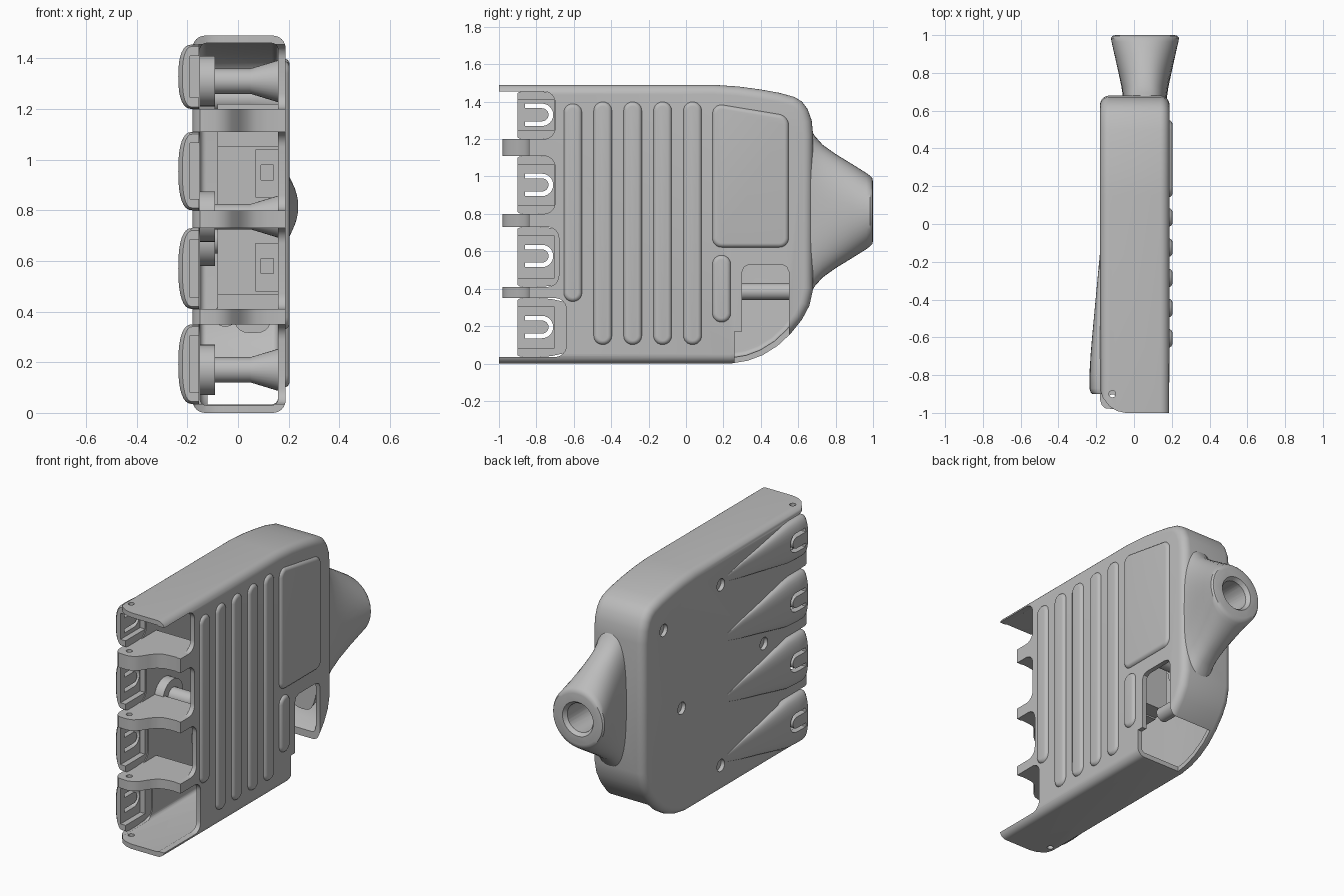
import bpy, bmesh, math
from mathutils import Matrix, Vector

cube = bpy.data.objects.get("Cube")
if cube:
    bpy.data.objects.remove(cube)

grey = bpy.data.materials.new("plain_grey")
grey.use_nodes = True
COLOUR = (0.5, 0.5, 0.5, 1)
grey.diffuse_color = COLOUR
grey.node_tree.nodes["Principled BSDF"].inputs["Base Color"].default_value = COLOUR


def make(name, bm):
    bmesh.ops.recalc_face_normals(bm, faces=bm.faces)
    me = bpy.data.meshes.new(name)
    bm.to_mesh(me)
    bm.free()
    me.materials.append(grey)
    ob = bpy.data.objects.new(name, me)
    bpy.context.collection.objects.link(ob)
    return ob


def loft(name, rings):
    """Skin a row of closed rings and cap both ends."""
    bm = bmesh.new()
    rows = [[bm.verts.new(p) for p in r] for r in rings]
    for r, s in zip(rows, rows[1:]):
        for i in range(len(r)):
            j = (i + 1) % len(r)
            bm.faces.new((r[i], r[j], s[j], s[i]))
    bm.faces.new(rows[0])
    bm.faces.new(rows[-1][::-1])
    return make(name, bm)


def inset(pts, d):
    """Move a counter-clockwise outline inwards by d with mitred corners."""
    out = []
    for i, p in enumerate(pts):
        a, b, c = Vector(pts[i - 1]), Vector(p), Vector(pts[(i + 1) % len(pts)])
        n1, n2 = [Vector((-e.y, e.x)).normalized() for e in (b - a, c - b)]
        out.append(tuple(b + (n1 + n2) * d / (1 + n1.dot(n2))))
    return out


def prism(name, pts, lo, hi, axis="x", bevel=0, both=True):
    """Extrude a flat outline, (y, z) along x or (x, y) along z, with rounded rims."""
    put = (lambda p, t: (t, *p)) if axis == "x" else (lambda p, t: (*p, t))
    angles = [math.pi / 2 * k / 6 for k in range(7)] if bevel else [0]
    rims = [(bevel * (1 - math.cos(t)), bevel * (1 - math.sin(t))) for t in angles]
    levels = [(d, lo + u) for d, u in rims[::-1]] if both else [(0, lo)]
    levels += [(d, hi - u) for d, u in rims]
    return loft(name, [[put(p, t) for p in inset(pts, d)] for d, t in levels])


def tube(name, start, end, r1, r2=None):
    a, b = Vector(start), Vector(end)
    bm = bmesh.new()
    m = Matrix.Translation((a + b) / 2) @ (b - a).to_track_quat("Z", "Y").to_matrix().to_4x4()
    bmesh.ops.create_cone(bm, cap_ends=True, segments=32, radius1=r1,
                          radius2=r2 or r1, depth=(b - a).length, matrix=m)
    return make(name, bm)


def rect(a0, a1, b0, b1, r=0.0):
    if not r:
        return [(a0, b0), (a1, b0), (a1, b1), (a0, b1)]
    out = []
    for k, (cx, cy) in enumerate(rect(a0 + r, a1 - r, b0 + r, b1 - r)):
        for i in range(7):
            t = math.pi * (1 + k / 2 + i / 12)
            out.append((cx + r * math.cos(t), cy + r * math.sin(t)))
    return out


def box(name, x0, x1, y0, y1, z0, z1):
    return prism(name, rect(y0, y1, z0, z1), x0, x1)


def carve(ob, cutters):
    """Subtract every cutter, bake the result and drop the cutters."""
    for c in cutters:
        c.hide_render = True
        m = ob.modifiers.new("cut", "BOOLEAN")
        m.operation, m.solver, m.object = "DIFFERENCE", "EXACT", c
    bpy.context.view_layer.update()
    me = bpy.data.meshes.new_from_object(ob.evaluated_get(bpy.context.evaluated_depsgraph_get()))
    ob.modifiers.clear()
    ob.data = me
    for c in cutters:
        bpy.data.objects.remove(c)


def finger_hole(y=-0.9):
    return tube("cutter", (-0.115, y, -0.2), (-0.115, y, 1.7), 0.018)


bays = [(0.035, 0.35, -0.64), (0.41, 0.73, -0.68), (0.80, 1.11, -0.70), (1.20, 1.455, -0.70)]
slots = [0.195, 0.575, 0.955, 1.33]
screws = [(-0.09, 1.31), (0.48, 1.24), (-0.52, 0.775), (0.30, 0.68), (-0.09, 0.17)]
MID = 0.815

# Hollow housing, open at the front
outline = [(-1.1, 0), (0.24, 0), (0.33, 0.015), (0.41, 0.045), (0.49, 0.095), (0.56, 0.16),
           (0.62, 0.235), (0.66, 0.31), (0.68, 0.4), (0.68, 1.22), (0.672, 1.3), (0.65, 1.36),
           (0.62, 1.4), (0.58, 1.425), (0.5, 1.447), (0.4, 1.465), (0.28, 1.481), (0.15, 1.49), (-1.1, 1.49)]
housing = prism("housing", outline, -0.18, 0.188, bevel=0.05)
cavity = [(y - (0.3 if y < -1 else 0), z) for y, z in inset(outline, 0.03)]
cuts = [prism("cutter", cavity, -0.15, 0.158, bevel=0.025),
        box("cutter", -0.5, 0.5, -1.6, -1.0, -0.2, 1.7),
        box("cutter", -0.5, 0.5, -1.6, -0.84, 0.035, 1.455),
        tube("cutter", (0.055, 0.5, MID), (0.055, 1.2, MID), 0.09), finger_hole()]
cuts += [prism("cutter", rect(-1.3, y, a, b, 0.06), -0.5, 0.5) for a, b, y in bays]
cuts += [tube("cutter", (-0.3, y, z), (-0.14, y, z), 0.038) for y, z in screws]
# Rounded front corner of the end plates
cuts.append(prism("cutter", [(-0.3, -0.85), (-0.3, -1.2), (-0.04, -1.2), (-0.04, -1.001), (-0.09, -0.99),
                             (-0.13, -0.965), (-0.165, -0.92), (-0.181, -0.87)], -0.1, 1.6, "z"))
# Side window running out through the lower edge
cuts.append(prism("cutter", [(0.26, -0.1), (0.55, -0.1), (0.55, 0.49), (0.538, 0.518), (0.51, 0.53),
                             (0.34, 0.53), (0.312, 0.518), (0.30, 0.49), (0.30, 0.17), (0.26, 0.17)], -0.12, 0.4))
carve(housing, cuts)


# Flared cable outlet
def ring(y, hx, hz, p):
    pts = []
    for i in range(48):
        c, s = math.cos(i * math.tau / 48), math.sin(i * math.tau / 48)
        pts.append((0.058 + hx * math.copysign(abs(c) ** p, c), y, MID + hz * math.copysign(abs(s) ** p, s)))
    return pts


outlet = loft("cable_outlet", [ring(*r) for r in (
    (0.56, 0.11, 0.50, 0.6), (0.62, 0.114, 0.48, 0.65), (0.665, 0.116, 0.44, 0.7), (0.69, 0.119, 0.40, 0.75),
    (0.73, 0.125, 0.355, 0.8), (0.80, 0.14, 0.305, 0.88), (0.89, 0.16, 0.25, 0.95), (0.965, 0.177, 0.203, 1),
    (0.985, 0.18, 0.188, 1), (0.996, 0.172, 0.176, 1), (1.0, 0.155, 0.158, 1))])
carve(outlet, [tube("cutter", (0.055, 0.5, MID), (0.055, 1.2, MID), 0.09),
               tube("cutter", (0.055, 0.97, MID), (0.055, 1.01, MID), 0.085, 0.115)])

# Raised grip ribs and side panel
for i, (y, z0, z1) in enumerate([(-0.605, 0.33, 1.39), (-0.445, 0.1, 1.4), (-0.285, 0.1, 1.4),
                                 (-0.125, 0.1, 1.4), (0.035, 0.1, 1.4), (0.19, 0.22, 0.58)]):
    prism(f"grip_rib_{i + 1}", rect(y - 0.05, y + 0.05, z0, z1, 0.048), 0.165, 0.204, bevel=0.024, both=False)
panel = [(y, z - max(0, y - 0.2) * 0.17 if z > 1 else z) for y, z in rect(0.14, 0.55, 0.62, 1.385, 0.05)]
prism("side_panel", panel, 0.165, 0.204, bevel=0.024, both=False)

# Wavy hinge tabs between the bays
wave = [(-0.18, -0.6), (-0.18, -0.93), (-0.17, -0.96), (-0.15, -0.977), (-0.09, -0.98), (-0.055, -0.97),
        (-0.025, -0.945), (0.005, -0.9), (0.035, -0.865), (0.07, -0.845), (0.12, -0.838), (0.187, -0.835), (0.187, -0.6)]
for i, (low, high) in enumerate(zip(bays, bays[1:])):
    tab = prism(f"hinge_tab_{i + 1}", wave, low[1], high[0], "z")
    carve(tab, [finger_hole(-0.92)])

# Teardrop levers with a U-shaped slot and a hollow underside
for i, ((a, b, _), cz) in enumerate(zip(bays, slots)):
    rings = []
    for y, h, w in ((-0.16, 0.001, 0.15), (-0.3, 0.014, 0.38), (-0.45, 0.028, 0.58), (-0.6, 0.042, 0.8),
                    (-0.72, 0.052, 0.97), (-0.8, 0.056, 1), (-0.87, 0.056, 1), (-0.89, 0.05, 0.98), (-0.9, 0.04, 0.94)):
        half = (b - a) / 2 * w
        arc = [math.pi * k / 16 for k in range(17)]
        row = [(-0.18 - h * math.sin(t) ** 0.8, y, (a + b) / 2 + half * math.copysign(abs(math.cos(t)) ** 0.8, math.cos(t)))
               for t in arc]
        rings.append([(-0.155, y, row[0][2])] + row + [(-0.155, y, row[-1][2])])
    lever = loft(f"lever_{i + 1}", rings)
    turn = [math.pi * (k / 12 - 0.5) for k in range(13)]
    u = [(-0.86, cz - 0.06)] + [(-0.77 + 0.06 * math.cos(t), cz + 0.06 * math.sin(t)) for t in turn]
    u += [(-0.86, cz + 0.06), (-0.86, cz + 0.035)]
    u += [(-0.77 + 0.035 * math.cos(t), cz + 0.035 * math.sin(t)) for t in turn[::-1]] + [(-0.86, cz - 0.035)]
    carve(lever, [prism("cutter", u, -0.4, 0), box("cutter", -0.19, 0, -1, -0.705, a + 0.045, b - 0.045)])

# Screw bosses inside
for i, (y, z) in enumerate(screws):
    tube(f"boss_collar_{i + 1}", (-0.155, y, z), (-0.09, y, z), 0.1)
    tube(f"boss_post_{i + 1}", (-0.09, y, z), (0.06, y, z), 0.05)
    tube(f"boss_flare_{i + 1}", (0.05, y, z), (0.165, y, z), 0.05, 0.085)

# Inner mechanism
box("inner_block", -0.08, 0.16, 0.0, 0.2, 0.42, 1.22)
box("inner_shelf_upper", -0.08, 0.16, -0.35, 0.1, 1.05, 1.12)
box("inner_shelf_lower", -0.08, 0.16, -0.35, 0.1, 0.41, 0.47)
for i, z in enumerate((0.58, 0.95)):
    socket = box(f"inner_socket_{i + 1}", 0.07, 0.16, -0.3, 0.05, z - 0.1, z + 0.09)
    carve(socket, [box("cutter", 0.09, 0.14, -0.4, -0.1, z - 0.03, z + 0.03)])
tube("push_rod", (-0.05, 0.2, 0.385), (-0.05, 0.64, 0.385), 0.045)

# Smooth curved surfaces, keep edges crisp
bpy.ops.object.select_all(action="DESELECT")
for ob in bpy.context.collection.objects:
    if ob.type == "MESH" and ob.data.materials and ob.data.materials[0] == grey:
        ob.select_set(True)
        bpy.context.view_layer.objects.active = ob
bpy.ops.object.shade_smooth_by_angle(angle=math.radians(35))
